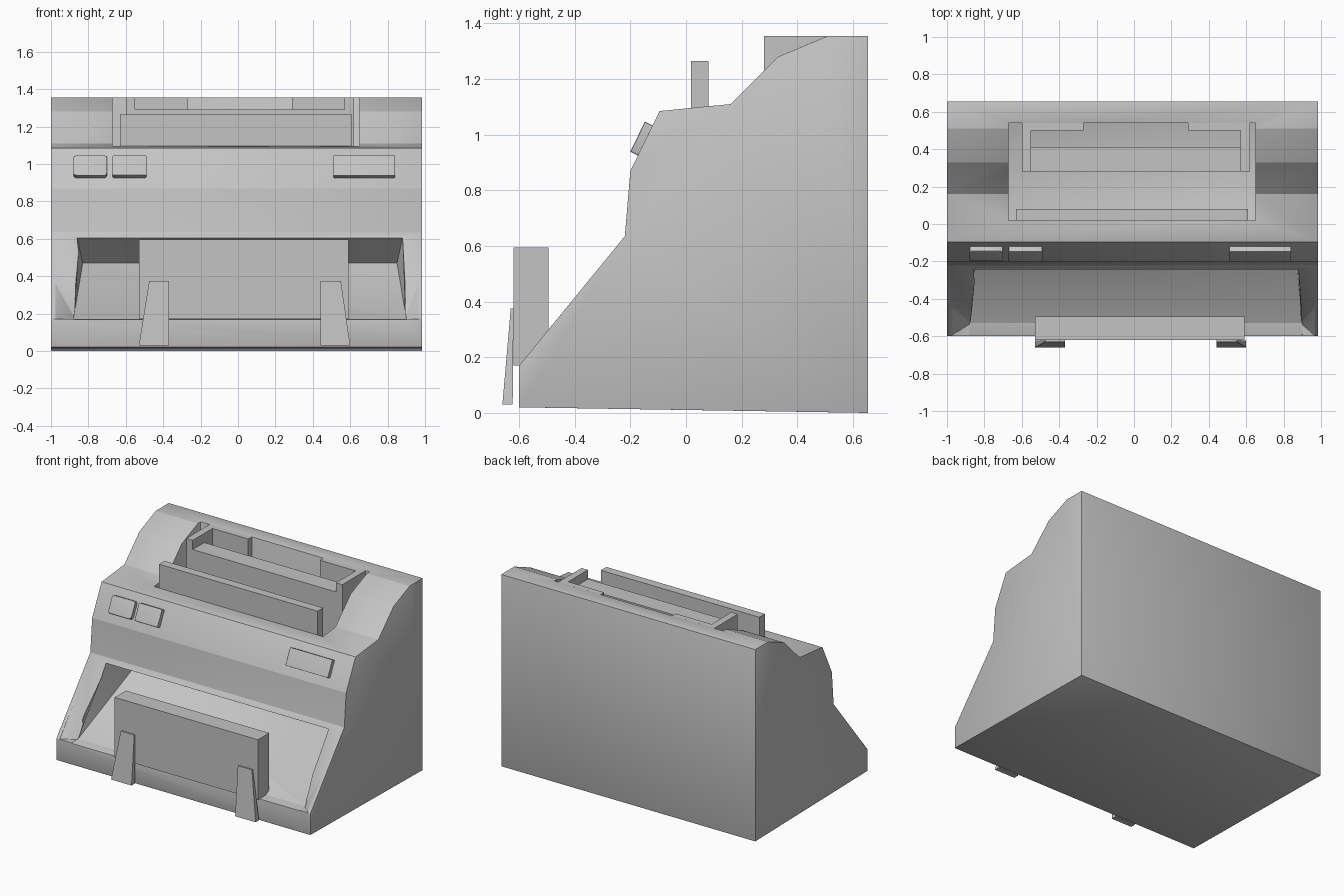
import bpy, bmesh
from math import radians, atan2
from mathutils import Vector, Matrix

cube = bpy.data.objects.get("Cube")
if cube:
    bpy.data.objects.remove(cube, do_unlink=True)

grey = bpy.data.materials.new("light_grey")
grey.use_nodes = True
color = (0.55, 0.55, 0.55, 1)
grey.diffuse_color = color
for node in grey.node_tree.nodes:
    if node.type == 'BSDF_PRINCIPLED':
        node.inputs["Base Color"].default_value = color


def finish(name, bm):
    bmesh.ops.recalc_face_normals(bm, faces=bm.faces[:])
    mesh = bpy.data.meshes.new(name)
    bm.to_mesh(mesh)
    bm.free()
    obj = bpy.data.objects.new(name, mesh)
    mesh.materials.append(grey)
    bpy.context.collection.objects.link(obj)
    return obj


def extrude_profile(name, profile, left, right):
    """Side profile of (y, z, inset) points swept across x."""
    bm = bmesh.new()
    a = [bm.verts.new((left + i, y, z)) for y, z, i in profile]
    b = [bm.verts.new((right - i, y, z)) for y, z, i in profile]
    bm.faces.new(a)
    bm.faces.new(b)
    n = len(a)
    for k in range(n):
        m = (k + 1) % n
        bm.faces.new((a[k], a[m], b[m], b[k]))
    return finish(name, bm)


def hull(name, points):
    bm = bmesh.new()
    for p in points:
        bm.verts.new(p)
    bmesh.ops.convex_hull(bm, input=bm.verts[:])
    return finish(name, bm)


def box(name, x, y, z):
    return hull(name, [(i, j, k) for i in x for j in y for k in z])


def activate(obj):
    bpy.ops.object.select_all(action='DESELECT')
    obj.select_set(True)
    bpy.context.view_layer.objects.active = obj


def cut(obj, cutter):
    cutter.hide_render = True
    mod = obj.modifiers.new("cut", 'BOOLEAN')
    mod.operation = 'DIFFERENCE'
    mod.solver = 'EXACT'
    mod.object = cutter
    activate(obj)
    bpy.ops.object.modifier_apply(modifier=mod.name)
    bpy.data.objects.remove(cutter, do_unlink=True)


def round_edges(obj, width, segments=2):
    mod = obj.modifiers.new("round", 'BEVEL')
    mod.width = width
    mod.segments = segments
    mod.limit_method = 'ANGLE'
    mod.angle_limit = radians(20)
    activate(obj)
    bpy.ops.object.modifier_apply(modifier=mod.name)
    bpy.ops.object.shade_smooth_by_angle(angle=radians(30))


# Housing
side = [(-.6, .02), (-.6, .17), (-.22, .635), (-.2, .87), (-.095, 1.085),
        (.16, 1.11), (.33, 1.28), (.51, 1.355), (.655, 1.355), (.655, 0)]
body = extrude_profile("housing", [(y, z, 0) for y, z in side], -1, .985)

# Front output recess, narrowing towards the back
recess = [(-.7, .165, 0), (-.53, .172, 0), (0, .47, .05),
          (-.245, .605, .02), (-.7, .605, 0)]
cut(body, extrude_profile("recess_cutter", recess, -.88, .9))

# Flared lower corners of the recess
for outer, inner in ((-.975, -.87), (.965, .89)):
    back = [(outer, -.595, .172), (inner, -.53, .172),
            (outer, -.445, .36), (inner, -.445, .36)]
    front = [(x, -.8, z) for x, y, z in back]
    cut(body, hull("corner_cutter", back + front))

# Top feed pocket
cut(body, box("pocket_cutter", (-.67, .65), (.02, .54), (.95, 1.6)))
round_edges(body, .01)

# Feed plates and the frame around them
box("front_feed_plate", (-.63, .61), (.018, .08), (.94, 1.265))
box("rear_feed_plate", (-.55, .57), (.28, .41), (.94, 1.29))
for name, x in (("right", (-.6, -.55)), ("left", (.57, .62))):
    box(name + "_feed_arm", x, (.28, .54), (.94, 1.355))
for name, x in (("right", (-.55, -.27)), ("left", (.29, .57))):
    box(name + "_feed_back", x, (.5, .54), (.94, 1.355))

# Output tray stop and its two wedge supports
box("output_stop", (-.53, .59), (-.62, -.495), (.17, .595))
for name, outer, top, inner in (("right", -.53, -.475, -.37),
                                ("left", .6, .55, .44)):
    hull(name + "_support",
         [(x, y, .03) for x in (outer, inner) for y in (-.66, -.623)] +
         [(x, y, .375) for x in (top, inner) for y in (-.63, -.62)])

# Buttons lying on the sloped control panel
lean = Matrix.Rotation(-atan2(.105, .215), 4, 'X')
place = Matrix.Translation(Vector((0, -.158, .985))) @ lean
for name, x, soft in (("power_button", (-.88, -.7), .02),
                      ("mode_button", (-.67, -.49), .005),
                      ("display_panel", (.51, .84), .005)):
    button = box(name, x, (-.018, .018), (-.06, .06))
    button.data.transform(place)
    round_edges(button, soft if soft < .01 else .012)
